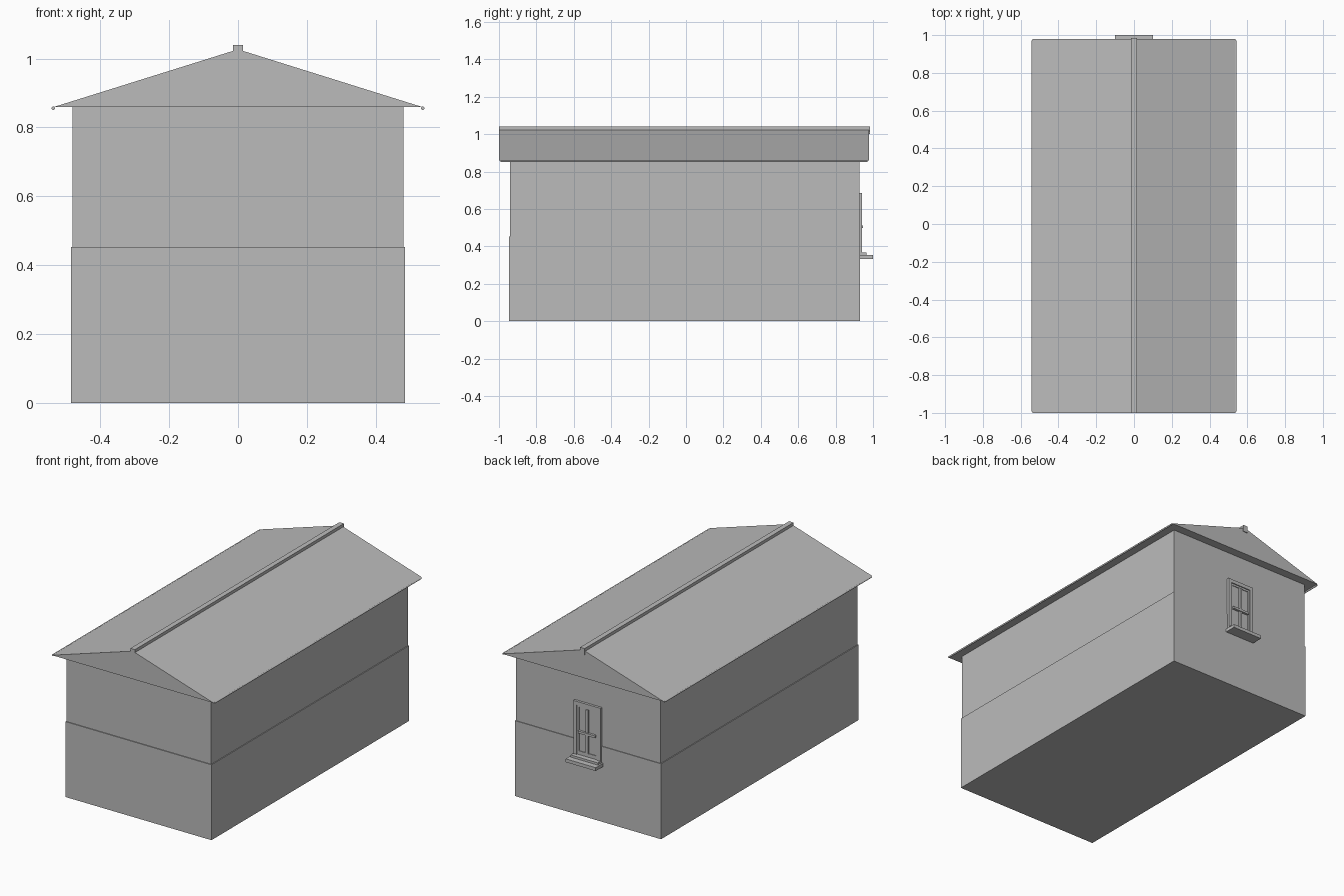
import bpy
import bmesh
import math

default = bpy.data.objects.get("Cube")
if default:
    bpy.data.objects.remove(default, do_unlink=True)

# One plain grey for the whole house
grey = bpy.data.materials.new("plain grey")
grey.use_nodes = True
COLOUR = (0.5, 0.5, 0.5, 1)
grey.diffuse_color = COLOUR
grey.node_tree.nodes["Principled BSDF"].inputs["Base Color"].default_value = COLOUR


def finish(name, bm):
    bmesh.ops.recalc_face_normals(bm, faces=bm.faces)
    mesh = bpy.data.meshes.new(name)
    bm.to_mesh(mesh)
    bm.free()
    mesh.materials.append(grey)
    obj = bpy.data.objects.new(name, mesh)
    bpy.context.collection.objects.link(obj)
    return obj


def prism(name, profile, y0, y1):
    """Extrude an (x, z) profile along y."""
    bm = bmesh.new()
    face = bm.faces.new([bm.verts.new((x, y0, z)) for x, z in profile])
    new = bmesh.ops.extrude_face_region(bm, geom=[face])["geom"]
    verts = [v for v in new if isinstance(v, bmesh.types.BMVert)]
    bmesh.ops.translate(bm, verts=verts, vec=(0, y1 - y0, 0))
    return finish(name, bm)


def box(name, x0, x1, y0, y1, z0, z1):
    return prism(name, [(x0, z0), (x1, z0), (x1, z1), (x0, z1)], y0, y1)


# Walls, the lower storey standing slightly proud of the upper one
EAVES = 0.859
LEDGE = 0.453
box("lower_walls", -0.486, 0.486, -0.946, 0.931, 0, LEDGE)
box("upper_walls", -0.481, 0.481, -0.941, 0.927, LEDGE, EAVES)

# Solid gabled roof and its ridge cap
prism("roof", [(-0.537, EAVES), (0.537, EAVES), (0, 1.027)], -1.0, 0.979)
box("ridge_cap", -0.015, 0.015, -1.0, 0.984, 1.0, 1.04)

# Round rails under both eaves
for side, x in (("left", 0.537), ("right", -0.537)):
    ring = [(x + 0.005 * math.cos(i * math.tau / 12),
             0.856 + 0.005 * math.sin(i * math.tau / 12)) for i in range(12)]
    prism("eaves_rail_" + side, ring, -0.992, 0.971)

# Back window: frame, sash, pane, glazing bars and stepped sill
WALL = 0.92
SILL_TOP = 0.353
TOP = 0.685
HALF = 0.09
RIM = 0.022
for side, sign in (("left", 1), ("right", -1)):
    xs = sorted((sign * HALF, sign * (HALF - RIM)))
    box("frame_side_" + side, *xs, WALL, 0.942, SILL_TOP, TOP)
    xs = sorted((sign * (HALF - RIM), sign * (HALF - RIM - 0.012)))
    box("sash_side_" + side, *xs, WALL, 0.936, SILL_TOP, TOP - RIM)
inner = HALF - RIM
box("frame_top", -inner, inner, WALL, 0.942, TOP - RIM, TOP)
box("sash_top", -inner, inner, WALL, 0.936, TOP - RIM - 0.012, TOP - RIM)
box("sash_bottom", -inner, inner, WALL, 0.936, SILL_TOP, SILL_TOP + 0.035)
box("window_pane", -inner, inner, WALL, 0.932, SILL_TOP, TOP - RIM)
box("glazing_bar_upright", -0.008, 0.008, WALL, 0.942, 0.388, 0.651)
box("glazing_bar_cross", -0.056, 0.056, WALL, 0.946, 0.498, 0.512)
box("sill_step", -HALF, HALF, WALL, 0.966, SILL_TOP, 0.366)
box("window_sill", -0.1, 0.1, WALL, 1.0, 0.333, SILL_TOP)
